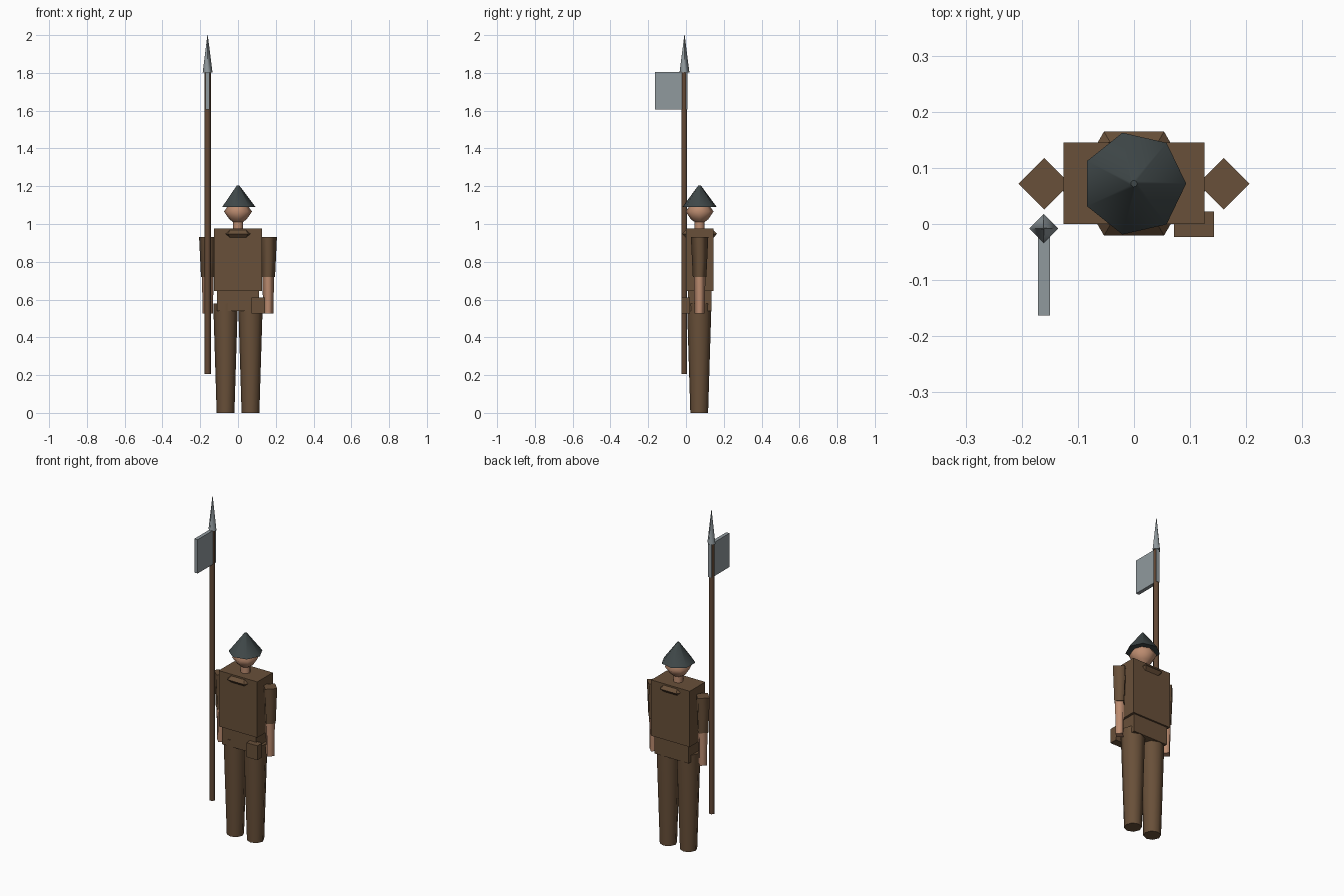
import bpy
import bmesh
from math import cos, sin, tau, pi
from mathutils import Matrix

cube = bpy.data.objects.get("Cube")
if cube:
    bpy.data.objects.remove(cube, do_unlink=True)


def material(name, rgb):
    mat = bpy.data.materials.new(name)
    mat.use_nodes = True
    colour = (*rgb, 1.0)
    mat.diffuse_color = colour
    mat.node_tree.nodes["Principled BSDF"].inputs["Base Color"].default_value = colour
    return mat


BROWN = material("brown cloth", (0.14, 0.08, 0.041))
WOOD = material("dark wood", (0.125, 0.066, 0.036))
SKIN = material("skin", (0.50, 0.26, 0.16))
HELMET = material("dark iron", (0.05, 0.064, 0.066))
STEEL = material("pale steel", (0.28, 0.32, 0.34))

MID_Y = 0.072


def finish(name, bm, mat):
    bmesh.ops.recalc_face_normals(bm, faces=bm.faces)
    mesh = bpy.data.meshes.new(name)
    bm.to_mesh(mesh)
    bm.free()
    mesh.materials.append(mat)
    obj = bpy.data.objects.new(name, mesh)
    bpy.context.collection.objects.link(obj)
    return obj


def box(name, mat, x, y, z):
    """Box from (min, max) pairs on each axis."""
    bm = bmesh.new()
    bmesh.ops.create_cube(bm, size=1)
    for v in bm.verts:
        v.co = [lo + (c + 0.5) * (hi - lo) for c, (lo, hi) in zip(v.co, (x, y, z))]
    return finish(name, bm, mat)


def lathe(name, mat, x, y, sides, profile):
    """Stack of polygon rings (radius, z), smooth sides and crisp flat caps."""
    bm = bmesh.new()
    rings = [[bm.verts.new((x + r * cos(tau * i / sides), y + r * sin(tau * i / sides), z))
              for i in range(sides)] for r, z in profile]
    for low, high in zip(rings, rings[1:]):
        for i in range(sides):
            j = (i + 1) % sides
            bm.faces.new((low[i], low[j], high[j], high[i])).smooth = True
    for ring in (rings[0], rings[-1]):
        cap = bm.faces.new(ring)
        for edge in cap.edges:
            edge.smooth = False
    return finish(name, bm, mat)


# Torso and hips
box("torso", BROWN, (-0.126, 0.126), (0.0, 0.145), (0.645, 0.975))
box("hips", BROWN, (-0.112, 0.112), (0.01, 0.135), (0.54, 0.645))
box("belt_pouch", BROWN, (0.071, 0.143), (-0.023, 0.022), (0.525, 0.61))

# Collar: six-sided ring with a diamond section
bm = bmesh.new()
section = [(0.107, 0.948), (0.086, 0.967), (0.065, 0.948), (0.086, 0.929)]
loops = [[bm.verts.new((r * cos(tau * i / 6), MID_Y + r * sin(tau * i / 6), z))
          for r, z in section] for i in range(6)]
for i in range(6):
    a, b = loops[i], loops[(i + 1) % 6]
    for k in range(4):
        m = (k + 1) % 4
        bm.faces.new((a[k], a[m], b[m], b[k]))
finish("collar", bm, BROWN)

# Limbs, mirrored about the middle
for side, s in (("left", 1), ("right", -1)):
    lathe(side + "_leg", BROWN, s * 0.066, 0.07, 8, [(0.047, 0.0), (0.065, 0.58)])
    lathe(side + "_sleeve", BROWN, s * 0.16, MID_Y, 4, [(0.036, 0.72), (0.046, 0.93)])
    lathe(side + "_forearm", SKIN, s * 0.16, MID_Y, 4, [(0.027, 0.525), (0.031, 0.725)])

# Neck, head and helmet
lathe("neck", SKIN, 0, MID_Y, 8, [(0.027, 0.96), (0.027, 1.015)])
lathe("head", SKIN, 0, MID_Y, 8,
      [(0.012, 1.0), (0.046, 1.025), (0.074, 1.066), (0.05, 1.1), (0.02, 1.13)])
lathe("helmet", HELMET, 0, MID_Y, 7, [(0.093, 1.09), (0.006, 1.205)])

# Pole weapon in the right hand
POLE_X, POLE_Y = -0.161, -0.01
lathe("pole_shaft", WOOD, POLE_X, POLE_Y, 6, [(0.017, 0.205), (0.017, 1.805)])
box("axe_blade", STEEL, (-0.171, -0.15), (-0.163, 0.007), (1.605, 1.805))
lathe("spear_point", STEEL, POLE_X, POLE_Y + 0.002, 4, [(0.026, 1.803), (0.001, 2.0)])
